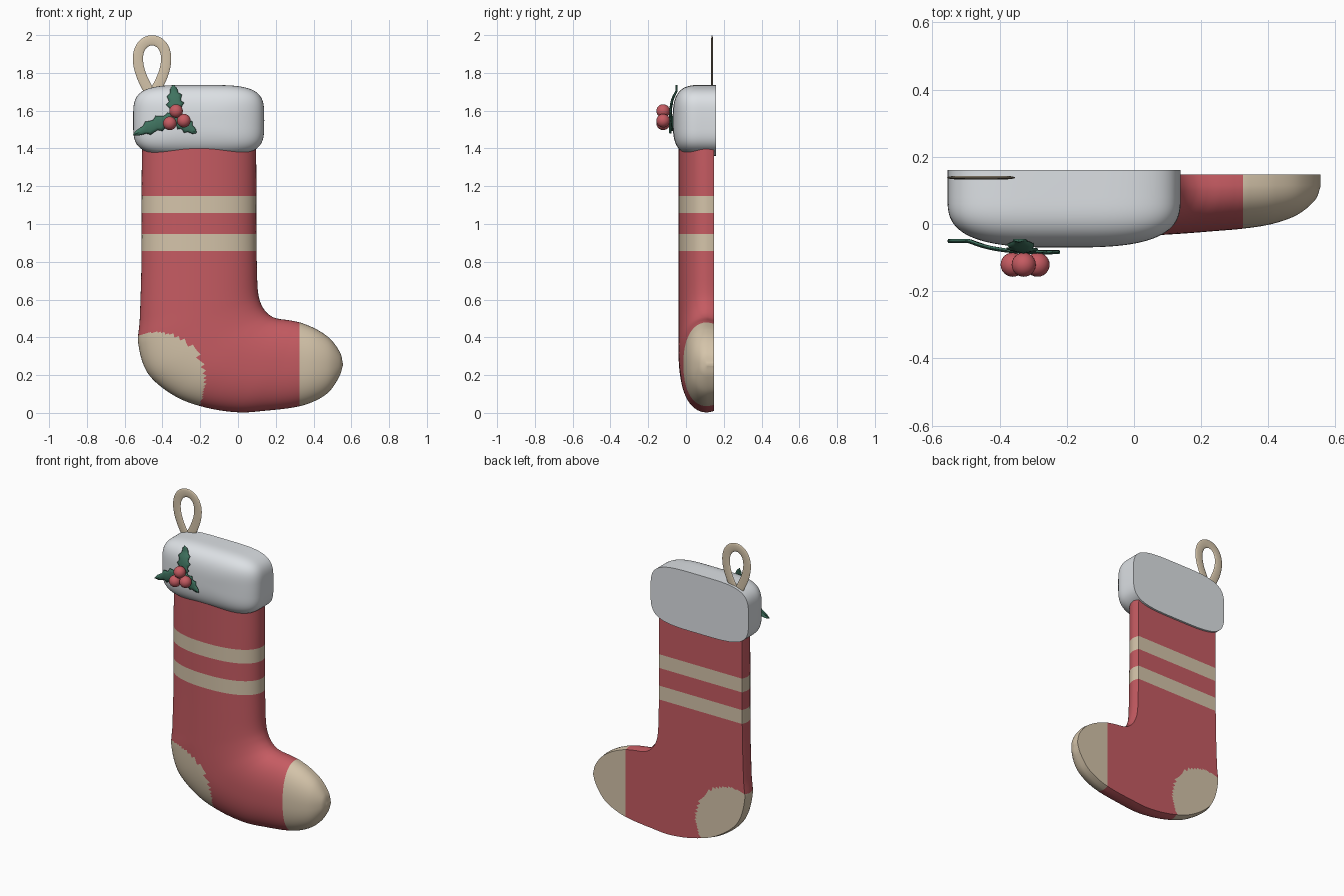
import bpy, bmesh, math
from mathutils import Vector

if "Cube" in bpy.data.objects:
    bpy.data.objects.remove(bpy.data.objects["Cube"])


def material(name, rgb):
    m = bpy.data.materials.new(name)
    m.diffuse_color = (*rgb, 1)
    m.use_nodes = True
    m.node_tree.nodes["Principled BSDF"].inputs["Base Color"].default_value = m.diffuse_color
    return m


RED = material("red knit", (0.56, 0.105, 0.122))
CREAM = material("cream knit", (0.66, 0.55, 0.40))
WHITE = material("white fleece", (0.72, 0.75, 0.78))
GREEN = material("holly green", (0.05, 0.17, 0.115))


def finish(name, bm, mats, angle=40):
    bmesh.ops.recalc_face_normals(bm, faces=bm.faces)
    me = bpy.data.meshes.new(name)
    bm.to_mesh(me)
    bm.free()
    ob = bpy.data.objects.new(name, me)
    bpy.context.collection.objects.link(ob)
    for m in mats:
        me.materials.append(m)
    bpy.ops.object.select_all(action='DESELECT')
    ob.select_set(True)
    bpy.context.view_layer.objects.active = ob
    bpy.ops.object.shade_smooth_by_angle(angle=math.radians(angle))
    return ob


def loft(rings, closed=False):
    bm = bmesh.new()
    vs = [[bm.verts.new(p) for p in r] for r in rings]
    n = len(vs[0])
    pairs = list(zip(vs, vs[1:])) + ([(vs[-1], vs[0])] if closed else [])
    for a, b in pairs:
        for i in range(n):
            j = (i + 1) % n
            bm.faces.new((a[i], a[j], b[j], b[i]))
    if not closed:
        bm.faces.new(vs[0])
        bm.faces.new(vs[-1])
    return bm


def spow(v, p):
    return math.copysign(abs(v) ** p, v)


# Sock: cross-sections from cuff to toe (outer x,z, inner x,z, depth)
SECTIONS = [
    (-.505, 1.50, .095, 1.50, .155), (-.51, 1.25, .097, 1.25, .155),
    (-.51, 1.0, .097, 1.0, .155), (-.512, .75, .10, .77, .155),
    (-.52, .5, .106, .64, .155), (-.527, .36, .123, .575, .155),
    (-.474, .205, .15, .533, .155), (-.336, .09, .183, .508, .154),
    (-.177, .03, .22, .497, .15), (0, .003, .26, .492, .144),
    (.15, .012, .30, .485, .137), (.3, .03, .345, .473, .129),
    (.40, .06, .42, .44, .115), (.48, .11, .49, .39, .088),
    (.535, .19, .54, .32, .045), (.555, .25, .555, .262, .004)]


def spline(pts, steps):
    pts = [Vector(p) for p in pts]
    pts = [2 * pts[0] - pts[1]] + pts + [2 * pts[-1] - pts[-2]]
    for a, b, c, d in zip(pts, pts[1:], pts[2:], pts[3:]):
        for k in range(steps):
            t = k / steps
            yield .5 * (2 * b + (c - a) * t + (2 * a - 5 * b + 4 * c - d) * t * t
                        + (3 * b - a - 3 * c + d) * t ** 3)
    yield pts[-2]


YC, BACK = .115, .147
rings = []
for s in spline(SECTIONS, 16):
    a, b = Vector((s[0], 0, s[1])), Vector((s[2], 0, s[3]))
    mid, half, ring = (a + b) / 2, (b - a) / 2, []
    for i in range(41):
        t = math.pi * i / 40
        p = mid + half * spow(math.cos(t), .88)
        p.y = YC - s[4] * spow(max(math.sin(t), 0), .88)
        ring.append(p)
    for i in range(33):
        p = mid + half * .97 * (i / 16 - 1)
        p.y = BACK
        ring.append(p)
    rings.append(ring)
bm = loft(rings)
cuts = [((0, 0, z), (0, 0, 1)) for z in (1.147, 1.059, .946, .857)] + [((.325, 0, 0), (1, 0, 0))]
for co, no in cuts:
    bmesh.ops.bisect_plane(bm, geom=bm.verts[:] + bm.edges[:] + bm.faces[:],
                           plane_co=co, plane_no=no, dist=1e-5)
# stripes, toe and heel patch
for f in bm.faces:
    c = f.calc_center_median()
    heel = math.hypot(c.x + .43, c.z - .17) < .257
    stripe = 1.059 < c.z < 1.147 or .857 < c.z < .946
    f.material_index = int(heel or stripe or c.x > .325)
finish("sock", bm, [RED, CREAM])

# Cuff: flat-backed rounded cushion
CX, CZ, CW, CH = -.208, 1.548, .347, .188


def cuff_ring(scale, y):
    return [(CX + CW * scale * spow(math.cos(t), .5), y, CZ + CH * scale * spow(math.sin(t), .5))
            for t in (2 * math.pi * i / 96 for i in range(96))]


rings = [cuff_ring(1, .16)]
for k in range(32):
    v = math.pi / 2 * k / 32
    rings.append(cuff_ring(math.cos(v) ** (2 / 3), .08 - .15 * math.sin(v) ** (2 / 3)))
rings.append(cuff_ring(.03, -.07))
finish("cuff", loft(rings), [WHITE])

# Hanging loop: flattened teardrop ring


def tear(t):
    return Vector((-.455 + .097 * math.sin(t) * abs(math.sin(t / 2)), .138,
                   1.826 - .146 * math.cos(t)))


rings = []
for i in range(72):
    t = 2 * math.pi * (i + .5) / 72
    d = (tear(t + .01) - tear(t - .01)).normalized()
    n = Vector((d.z, 0, -d.x))
    rings.append([tear(t) + n * .027 * math.cos(u) + Vector((0, .005 * math.sin(u), 0))
                  for u in (2 * math.pi * k / 14 for k in range(14))])
finish("hanging_loop", loft(rings, True), [CREAM], 70)


# Holly leaves: serrated strips laid on the cuff front
def cuff_front(x, z):
    r = (abs((x - CX) / CW) ** 4 + abs((z - CZ) / CH) ** 4) ** .25
    return min(.08 - .15 * max(1 - r ** 3, 0) ** (1 / 3), -.035)


def leaf(name, base, tip, width):
    base, tip = Vector(base), Vector(tip)
    d = tip - base
    side = Vector((-d.y, d.x)).normalized()
    bm, rows, n = bmesh.new(), [], 12
    for i in range(n + 1):
        t = i / n
        w = width * math.sin(math.pi * (.1 + .9 * t)) ** .8 if i < n else .001
        w *= (.72, .85, 1.1)[i % 3]
        row = []
        for k in (-1, -.5, 0, .5, 1):
            p = base + d * t + side * w * k
            lift = .012 + .006 * (1 - abs(k))
            row.append(bm.verts.new((p.x, cuff_front(p.x, p.y) - lift, p.y)))
        rows.append(row)
    for a, b in zip(rows, rows[1:]):
        for j in range(4):
            bm.faces.new((a[j], a[j + 1], b[j + 1], b[j]))
    ob = finish(name, bm, [GREEN])
    mod = ob.modifiers.new("thickness", 'SOLIDIFY')
    mod.thickness, mod.offset = .006, 0


leaf("holly_leaf_top", (-.325, 1.565), (-.343, 1.735), .043)
leaf("holly_leaf_left", (-.32, 1.575), (-.553, 1.473), .04)
leaf("holly_leaf_right", (-.345, 1.575), (-.222, 1.482), .04)

# Holly berries
for i, (x, z) in enumerate([(-.328, 1.598), (-.361, 1.533), (-.287, 1.547)]):
    bm = bmesh.new()
    bmesh.ops.create_uvsphere(bm, u_segments=24, v_segments=14, radius=.036)
    bmesh.ops.translate(bm, verts=bm.verts, vec=(x, -.121, z))
    finish(f"holly_berry_{i + 1}", bm, [RED])
